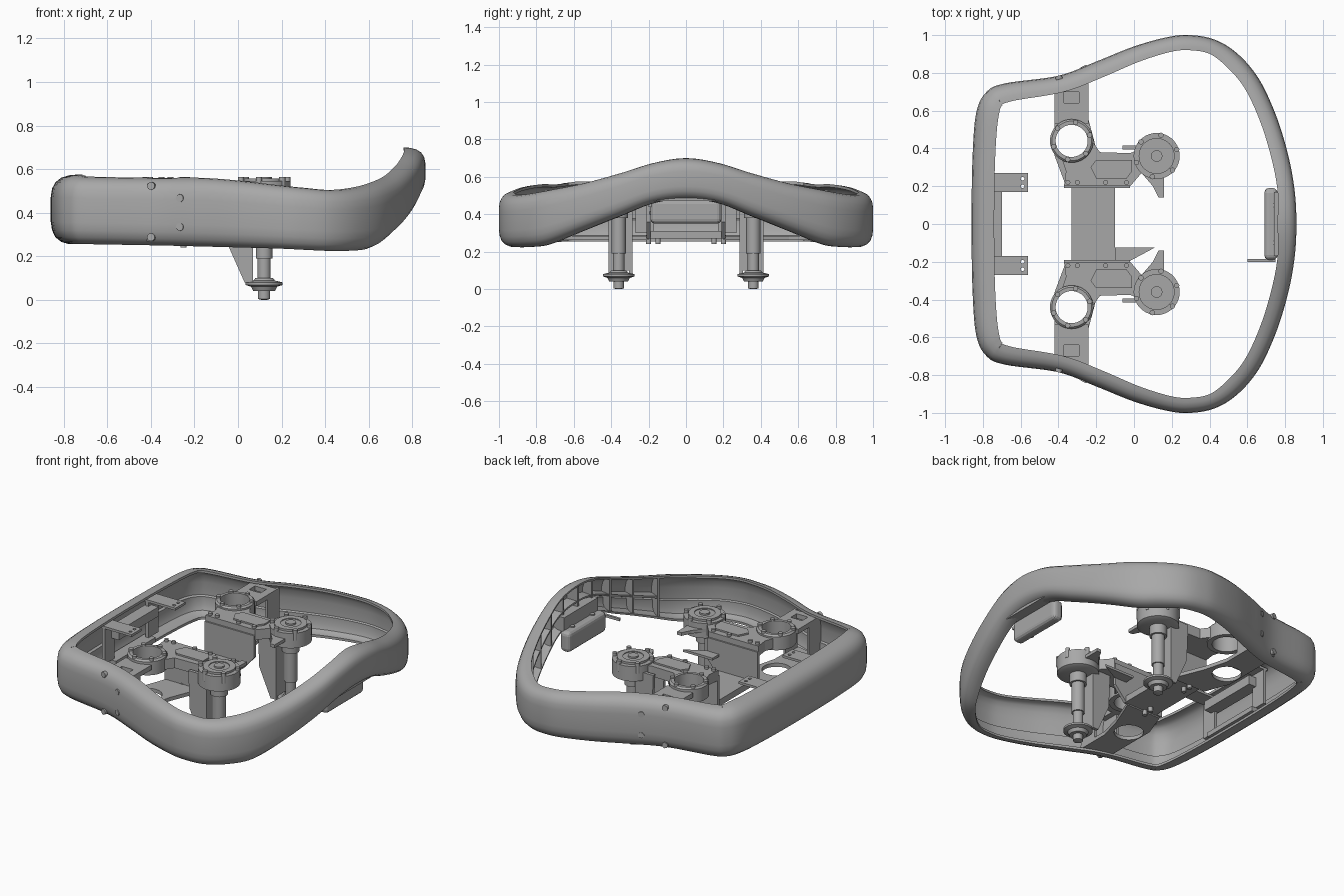
import bpy
import bmesh
from math import cos, sin, tau, radians
from mathutils import Vector

default_cube = bpy.data.objects.get("Cube")
if default_cube:
    bpy.data.objects.remove(default_cube, do_unlink=True)

grey = bpy.data.materials.new("plain grey")
grey.use_nodes = True
grey.diffuse_color = (0.39, 0.39, 0.39, 1)
grey.node_tree.nodes["Principled BSDF"].inputs["Base Color"].default_value = grey.diffuse_color


def finish(name, bm, smooth=False):
    bmesh.ops.recalc_face_normals(bm, faces=bm.faces[:])
    mesh = bpy.data.meshes.new(name)
    bm.to_mesh(mesh)
    bm.free()
    mesh.materials.append(grey)
    obj = bpy.data.objects.new(name, mesh)
    bpy.context.collection.objects.link(obj)
    if smooth:
        bpy.ops.object.select_all(action="DESELECT")
        obj.select_set(True)
        bpy.context.view_layer.objects.active = obj
        bpy.ops.object.shade_smooth_by_angle(angle=radians(35))
    return obj


def solid(name, outline, offset):
    """Extrude a polygon of 3D points along an offset vector."""
    bm = bmesh.new()
    face = bm.faces.new([bm.verts.new(p) for p in outline])
    grown = bmesh.ops.extrude_face_region(bm, geom=[face])["geom"]
    bmesh.ops.translate(bm, vec=Vector(offset),
                        verts=[g for g in grown if isinstance(g, bmesh.types.BMVert)])
    return finish(name, bm)


def plate(name, outline, low, high, side=1):
    return solid(name, [(x, y * side, low) for x, y in outline], (0, 0, high - low))


def box(name, xs, ys, zs, side=1):
    (a, b), (c, d) = xs, ys
    return plate(name, [(a, c), (b, c), (b, d), (a, d)], zs[0], zs[1], side)


def grid_faces(bm, rows, wrap_rows, wrap_cols):
    """Bridge rows of vertices with quads, capping open row ends."""
    count, width = len(rows), len(rows[0])
    for i in range(count if wrap_rows else count - 1):
        for j in range(width if wrap_cols else width - 1):
            a, b = rows[i], rows[(i + 1) % count]
            k = (j + 1) % width
            bm.faces.new((a[j], a[k], b[k], b[j]))


def lathe(name, centre, profile, closed=False, sides=40):
    """Spin a radius/height profile about a vertical axis."""
    bm = bmesh.new()
    rows = [[bm.verts.new((centre[0] + r * cos(tau * s / sides),
                           centre[1] + r * sin(tau * s / sides), z))
             for s in range(sides)] for r, z in profile]
    grid_faces(bm, rows, closed, True)
    if not closed:
        bm.faces.new(rows[0])
        bm.faces.new(rows[-1])
    return finish(name, bm, True)


def cut(obj, cutter):
    """Subtract a cutter and discard it."""
    cutter.hide_render = True
    mod = obj.modifiers.new("cut", "BOOLEAN")
    mod.operation, mod.object, mod.solver = "DIFFERENCE", cutter, "EXACT"
    graph = bpy.context.evaluated_depsgraph_get()
    mesh = bpy.data.meshes.new_from_object(obj.evaluated_get(graph))
    obj.modifiers.clear()
    obj.data = mesh
    bpy.data.objects.remove(cutter, do_unlink=True)


# Half outline of the bumper: x, y, bottom, top, lip width
half = [
    (-.86, 0, .255, .575, .12), (-.855, .35, .255, .575, .12), (-.835, .59, .255, .575, .12),
    (-.78, .7, .255, .57, .11), (-.68, .745, .255, .565, .1), (-.4, .785, .25, .56, .09),
    (-.2, .86, .245, .56, .09), (0, .94, .24, .545, .085), (.18, .99, .235, .525, .08),
    (.3, 1, .23, .515, .08), (.43, .975, .225, .505, .08), (.55, .9, .225, .51, .09),
    (.66, .77, .24, .53, .09), (.75, .58, .31, .565, .09), (.815, .37, .39, .62, .09),
    (.85, .18, .46, .675, .09), (.86, 0, .48, .7, .1)]
keys = [Vector(k) for k in half]
keys += [Vector((k[0], -k[1], *k[2:])) for k in half[-2:0:-1]]


def spline(t):
    """Closed Catmull-Rom through the key stations."""
    i, u = int(t), t - int(t)
    a, b, c, d = (keys[(i + n) % len(keys)] for n in (-1, 0, 1, 2))
    return b + (c - a) * u / 2 + (a - b * 2.5 + c * 2 - d / 2) * u**2 \
        + (b * 3 - c * 3 + d - a) * u**3 / 2


def frame(t):
    s = spline(t % len(keys))
    step = spline((t + .01) % len(keys)) - spline((t - .01) % len(keys))
    along = Vector((step[0], step[1], 0)).normalized()
    return s, along, Vector((along.y, -along.x, 0))


def on_shell(t, depth, height):
    """Point at a fraction of lip width inward and of section height."""
    s, along, inward = frame(t)
    p = Vector((s[0], s[1], s[2] + (s[3] - s[2]) * height))
    return p + inward * s[4] * depth


def sweep(name, section, start, end, steps, closed=False):
    bm = bmesh.new()
    count = steps if closed else steps + 1
    rows = [[bm.verts.new(on_shell(start + (end - start) * i / steps, d, h))
             for d, h in section] for i in range(count)]
    grid_faces(bm, rows, closed, True)
    if not closed:
        bm.faces.new(rows[0])
        bm.faces.new(rows[-1])
    return finish(name, bm, True)


# Hollow bumper ring with an inward-facing channel and a stepped inner wall
section = [(1, 1), (.7, .99), (.4, .955), (.18, .89), (.05, .8), (0, .68), (0, .32),
           (.05, .2), (.18, .1), (.4, .035), (.7, 0), (1, 0),
           (1, .05), (.7, .06), (.45, .1), (.32, .2), (.32, .36), (.2, .38),
           (.2, .64), (.32, .8), (.5, .9), (.7, .94), (1, .95)]
sweep("bumper_shell", section, 0, len(keys), len(keys) * 7, True)

# Pocket ribs inside the raised end
sweep("middle_rib", [(.1, .47), (.9, .47), (.9, .52), (.1, .52)], 12.6, 19.4, 36)
for n in range(9):
    t = 12.6 + n * .85
    corners = [on_shell(t, d, h) for d, h in
               [(.15, .25), (.4, .06), (.95, .03), (.95, .97), (.4, .93), (.15, .75)]]
    solid("pocket_rib", corners, frame(t)[1] * .014)

# Flush screws on the side walls
for t, height in [(5, .88), (5.65, .7), (5.65, .28), (5, .12)]:
    for station in (t, len(keys) - t):
        s, along, inward = frame(station)
        edge = .04 if abs(height - .5) > .3 else 0
        hub = on_shell(station, edge, height) - inward * .004
        ring = [hub + along * cos(a) * .018 + Vector((0, 0, sin(a) * .018))
                for a in (tau * n / 16 for n in range(16))]
        solid("side_screw", ring, inward * .02)

for side in (1, -1):
    motor, socket = (.12, .36 * side), (-.33, .44 * side)

    # Drive housing, bolted round the rim
    lathe("drive_housing", motor, [(.1, .44), (.122, .45), (.122, .545), (.095, .545),
                                   (.095, .558), (.06, .558), (.06, .553), (.03, .553),
                                   (.03, .563), (.01, .563)])
    lathe("socket_ring", socket, [(.085, .46), (.115, .46), (.115, .545), (.105, .555),
                                  (.085, .555)], True)
    for centre, reach in ((motor, .112), (socket, .1)):
        for n in range(6):
            a = tau * (n + .3) / 6
            spot = (centre[0] + reach * cos(a), centre[1] + reach * sin(a))
            lathe("rim_bolt", spot, [(.014, .5), (.014, .565), (.007, .565)], sides=12)

    # Gear case joining the socket to the drive
    case = plate("gear_case", [(-.37, .2), (-.02, .2), (.04, .27), (.04, .4), (-.02, .375),
                               (-.18, .38), (-.23, .45), (-.4, .4), (-.36, .28)],
                 .47, .535, side)
    cut(case, lathe("socket_cutter", socket, [(.086, .4), (.086, .6)]))
    plate("gear_case_lid", [(-.2, .24), (-.04, .24), (-.01, .28), (-.01, .34), (-.2, .34),
                            (-.23, .3)], .53, .545, side)
    plate("pointer_tab", [(.04, .27), (.16, .26), (.16, .14), (.13, .14), (.1, .2)],
          .49, .51, side)
    for x in (-.35, -.3, -.15, -.04):
        lathe("case_bolt", (x, .22 * side), [(.013, .5), (.013, .55)], sides=12)

    # Leg: post, foot flange and gusset
    lathe("leg_post", motor, [(.015, 0), (.028, .004), (.028, .04), (.05, .04), (.06, .06),
                              (.085, .068), (.085, .08), (.05, .088), (.04, .1), (.03, .1),
                              (.03, .19), (.038, .19), (.038, .38), (.05, .38), (.05, .45)])
    for y in (.295, .405):
        solid("leg_gusset", [(x, (y + .01) * side, z) for x, z in
                             [(-.06, .5), (-.05, .26), (.03, .08), (.07, .08), (.07, .5)]],
              (0, -.02 * side, 0))
    box("leg_back_plate", (.055, .07), (.29, .41), (.1, .47), side)

    # Chassis wall and the floor bracket out to the bumper
    solid("chassis_wall", [(x, .19 * side, z) for x, z in
                           [(-.37, .5), (-.37, .27), (-.1, .27), (-.02, .36), (-.02, .5)]],
          (0, .02 * side, 0))
    floor = plate("floor_bracket", [(-.36, .2), (-.12, .2), (-.2, .4), (-.24, .55),
                                    (-.24, .77), (-.42, .73), (-.42, .36)], .262, .285, side)
    cut(floor, lathe("floor_cutter", socket, [(.085, .2), (.085, .35)]))
    bridge = box("upper_bracket", (-.42, -.24), (.53, .74), (.5, .53), side)
    cut(bridge, box("window_cutter", (-.37, -.29), (.64, .7), (.4, .6), side))
    for x in (-.42, -.255):
        box("bracket_web", (x, x + .015), (.64, .76), (.27, .53), side)
    for y in (.15, .2):
        lathe("floor_bolt", (-.25, y * side), [(.014, .24), (.014, .29)], sides=12)

    # Sensor tabs on the flat end
    tab = box("end_tab", (-.78, -.56), (.17, .27), (.525, .54), side)
    for y in (.2, .24):
        cut(tab, lathe("hole_cutter", (-.59, y * side), [(.01, .5), (.01, .6)], sides=12))
    box("end_tab_riser", (-.77, -.75), (.17, .27), (.3, .53), side)

# Chassis floor and flat end panel
box("chassis_floor", (-.33, -.1), (-.2, .2), (.27, .31))
box("end_panel", (-.78, -.7), (-.2, .2), (.44, .5))
box("end_panel_lower", (-.8, -.72), (-.2, .2), (.27, .3))
plate("chassis_fin", [(-.1, -.125), (.11, -.125), (-.03, -.2), (-.1, -.2)], .4, .415)

# Raised end block with its lever
block = box("end_block", (.69, .76), (-.19, .19), (.35, .48))
bevel = block.modifiers.new("soft edges", "BEVEL")
bevel.width, bevel.segments = .025, 3
box("block_hanger", (.74, .82), (-.17, .17), (.47, .56))
box("release_lever", (.6, .75), (-.2, -.185), (.44, .456))
for y in (-.1, .1):
    lathe("block_screw", (.73, y), [(.014, .47), (.014, .487)], sides=12)
